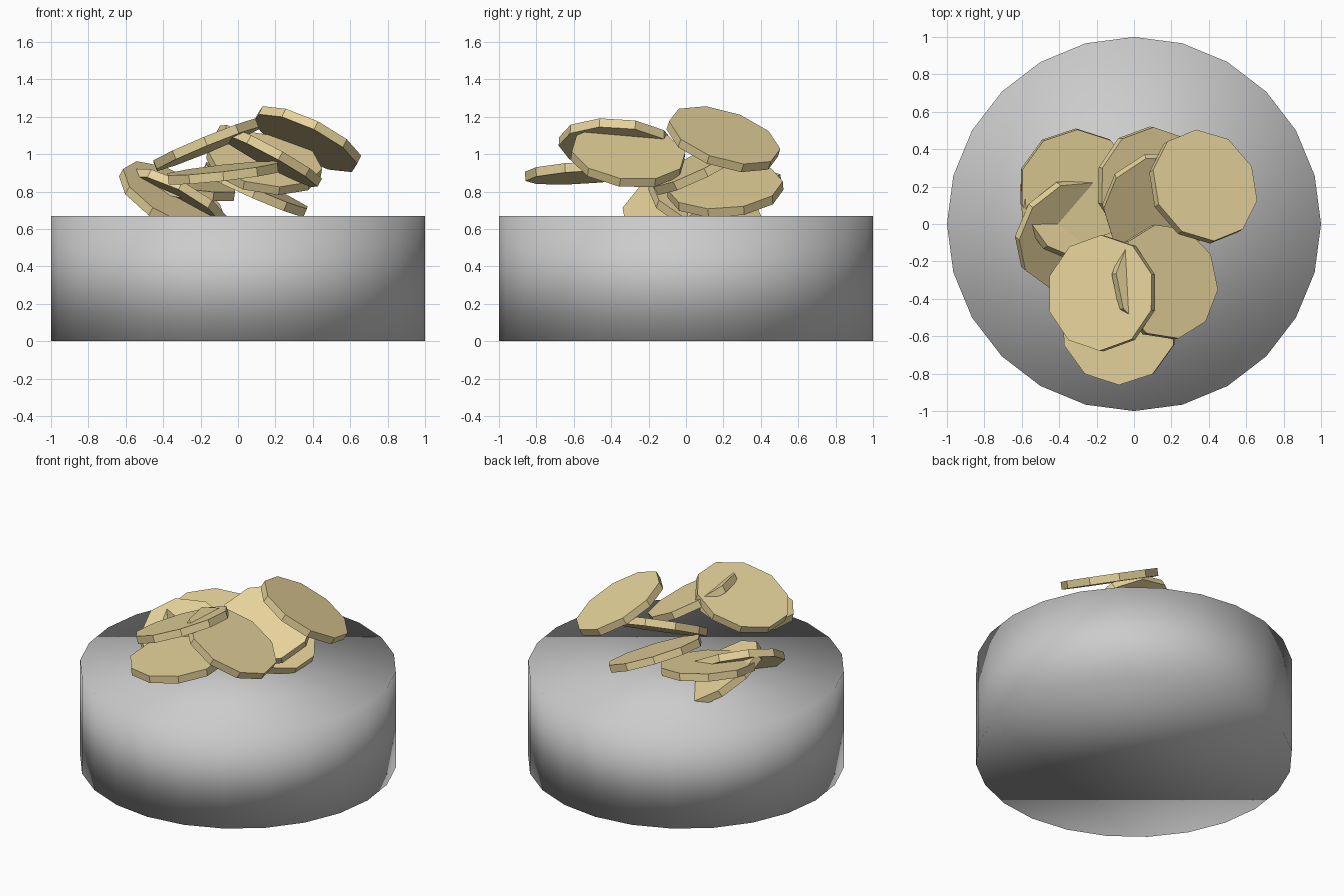
import bpy
from mathutils import Vector, Matrix

if "Cube" in bpy.data.objects:
    bpy.data.objects.remove(bpy.data.objects["Cube"])

gold = bpy.data.materials.new("gold")
gold.diffuse_color = (0.80, 0.66, 0.33, 1)
gold.use_nodes = True
gold.node_tree.nodes["Principled BSDF"].inputs["Base Color"].default_value = gold.diffuse_color

# Round pot: 24-sided drum, smooth over its rim
bpy.ops.mesh.primitive_cylinder_add(vertices=24, radius=1, depth=0.67, location=(0, 0, 0.335))
pot = bpy.context.object
pot.name = "pot"
bpy.ops.object.shade_smooth()


# Ten-sided coin lying in the plane given by its normal
def coin(name, centre, normal, spin=0.0):
    bpy.ops.mesh.primitive_cylinder_add(vertices=10, radius=0.31, depth=0.05)
    ob = bpy.context.object
    ob.name = name
    tilt = Vector((0, 0, 1)).rotation_difference(Vector(normal).normalized()).to_matrix().to_4x4()
    ob.matrix_world = Matrix.Translation(centre) @ tilt @ Matrix.Rotation(spin, 4, 'Z')
    ob.data.materials.append(gold)


# Loose heap of coins: centre, upward normal, spin
heap = [
    ((0.37, 0.20, 1.08), (0.42, 0.28, 0.86), 0.1),
    ((-0.17, -0.37, 1.05), (-0.38, 0.06, 0.92), 0.0),
    ((0.165, -0.31, 0.99), (0.47, 0.10, 0.87), 0.2),
    ((-0.08, -0.55, 0.90), (-0.11, -0.06, 0.99), 0.0),
    ((0.09, 0.21, 0.81), (0.40, -0.07, 0.91), 0.0),
    ((0.14, 0.10, 0.95), (0.15, -0.45, 0.88), 0.3),
    ((-0.31, 0.20, 0.83), (0.15, -0.12, 0.98), 0.0),
    ((-0.35, -0.05, 0.76), (0.45, -0.38, 0.81), 0.3),
    ((-0.33, 0.10, 0.74), (0.45, 0.30, 0.84), 0.0),
]
for i, (centre, normal, spin) in enumerate(heap):
    coin(f"coin_{i + 1}", centre, normal, spin)
